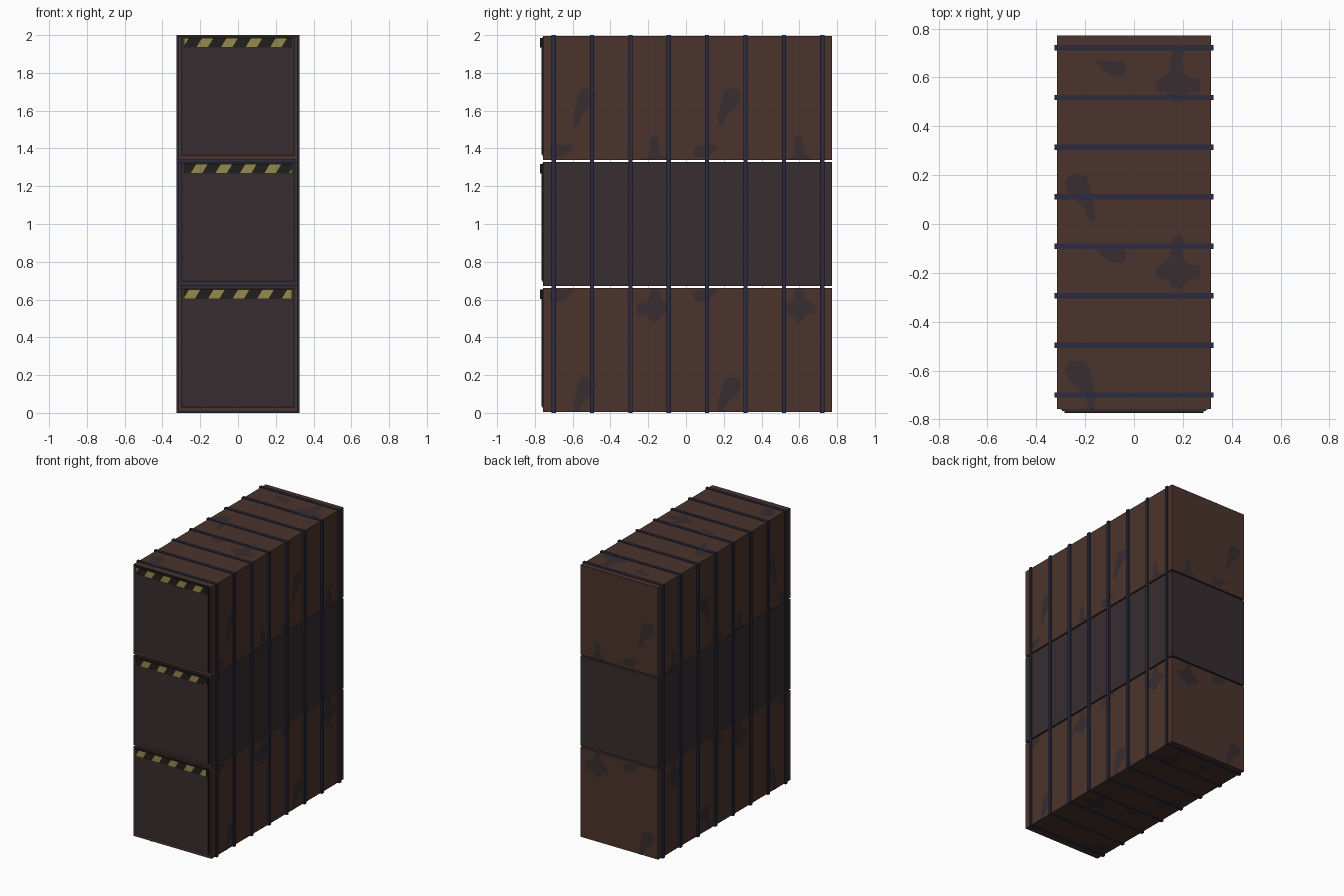
import bpy, bmesh
from mathutils import Vector

if "Cube" in bpy.data.objects:
    bpy.data.objects.remove(bpy.data.objects["Cube"])

def material(name, rgb):
    m = bpy.data.materials.new(name)
    m.diffuse_color = (*rgb, 1)
    m.use_nodes = True
    m.node_tree.nodes["Principled BSDF"].inputs["Base Color"].default_value = m.diffuse_color
    return m

RUST = material("rust_brown", (0.070, 0.034, 0.025))
DARK = material("dark_grey", (0.038, 0.026, 0.029))
RIB = material("rib_blue", (0.024, 0.024, 0.050))
YELLOW = material("hazard_yellow", (0.30, 0.255, 0.075))
BLACK = material("hazard_black", (0.016, 0.013, 0.013))

def finish(bm, name, mat):
    me = bpy.data.meshes.new(name)
    bm.to_mesh(me)
    bm.free()
    me.materials.append(mat)
    ob = bpy.data.objects.new(name, me)
    bpy.context.collection.objects.link(ob)
    return ob

def add_box(bm, lo, hi):
    geo = bmesh.ops.create_cube(bm, size=1)
    for v in geo["verts"]:
        v.co = Vector([(l + h) / 2 + c * (h - l) for l, h, c in zip(lo, hi, v.co)])

def box(name, lo, hi, mat):
    bm = bmesh.new()
    add_box(bm, lo, hi)
    return finish(bm, name, mat)

def clip(poly, rect):
    """Clip a 2D polygon to (a0, a1, b0, b1)."""
    a0, a1, b0, b1 = rect
    for ax, s, lim in ((0, 1, a0), (0, -1, -a1), (1, 1, b0), (1, -1, -b1)):
        out = []
        for p, q in zip(poly, poly[1:] + poly[:1]):
            dp, dq = s * p[ax] - lim, s * q[ax] - lim
            if dp >= 0:
                out.append(p)
            if dp * dq < 0:
                t = dp / (dp - dq)
                out.append((p[0] + t * (q[0] - p[0]), p[1] + t * (q[1] - p[1])))
        poly = out
        if len(poly) < 3:
            return []
    return poly

def add_face(bm, pts, normal):
    f = bm.faces.new([bm.verts.new(p) for p in pts])
    f.normal_update()
    if f.normal.dot(Vector(normal)) < 0:
        f.normal_flip()

def rounded(pts):
    """One corner-cutting pass for softer outlines."""
    out = []
    for p, q in zip(pts, pts[1:] + pts[:1]):
        for t in (0.25, 0.75):
            out.append((p[0] + t * (q[0] - p[0]), p[1] + t * (q[1] - p[1])))
    return out

# Main dimensions
UNIT = 2 / 3
W, Y0, Y1, GAP = 0.315, -0.757, 0.772, 0.005
RIBS = [-0.70 + 0.203 * i for i in range(8)]

# Blotch outlines in one repeating tile
TILE = 0.765
BLOTCHES = [rounded(b) for b in (
    [(-0.285, 0.18), (-0.25, 0.208), (-0.19, 0.20), (-0.178, 0.14), (-0.16, 0.07),
     (-0.16, 0.005), (-0.185, 0.01), (-0.205, 0.07), (-0.275, 0.13)],
    [(0.15, -0.08), (0.17, -0.04), (0.205, -0.055), (0.197, -0.13), (0.22, -0.165),
     (0.275, -0.17), (0.27, -0.225), (0.22, -0.225), (0.19, -0.27), (0.155, -0.265),
     (0.14, -0.225), (0.095, -0.22), (0.08, -0.195), (0.115, -0.16), (0.15, -0.14)],
    [(-0.165, -0.09), (-0.11, -0.095), (-0.035, -0.10), (-0.03, -0.155), (-0.08, -0.16),
     (-0.13, -0.135)])]

def blotches(name, to_plane, rect, to_world, normal):
    bm = bmesh.new()
    for blob in BLOTCHES:
        for i in range(-2, 3):
            for j in range(-2, 4):
                poly = [to_plane(u + i * TILE, v + j * TILE) for u, v in blob]
                poly = clip(poly, rect)
                if poly:
                    add_face(bm, [to_world(a, b) for a, b in poly], normal)
    finish(bm, name, DARK)

E = 0.0015  # blotch paint offset
STRIPE_START = (-0.29, -0.25, -0.22)

for k, level in enumerate(("lower", "middle", "upper")):
    z = k * UNIT
    zb, zt = z + GAP, z + UNIT - GAP
    # Crate body
    box(level + "_crate_body", (-W, Y0, zb), (W, Y1, zt), DARK if k == 1 else RUST)
    # Bands wrapping the crate
    bm = bmesh.new()
    for y in RIBS:
        add_box(bm, (-0.325, y - 0.011, z), (0.325, y + 0.011, z + UNIT))
    finish(bm, level + "_bands", RIB)
    # Front door with a thin dark seam behind it
    box(level + "_door_seam", (-0.303, Y0 - 0.003, z + 0.027), (0.303, Y0, z + 0.657), BLACK)
    box(level + "_door", (-0.295, Y0 - 0.009, z + 0.035), (0.295, Y0, z + 0.652), DARK)
    # Hazard strip
    s0, s1 = z + 0.602, z + 0.652
    box(level + "_hazard_plate", (-0.285, -0.773, s0), (0.285, Y0 - 0.009, s1), BLACK)
    bm = bmesh.new()
    for i in range(-1, 6):
        x = STRIPE_START[k] + 0.13 * i
        poly = clip([(x, s0), (x + 0.06, s0), (x + 0.09, s1), (x + 0.03, s1)],
                    (-0.284, 0.284, s0, s1))
        if poly:
            add_face(bm, [(a, -0.7745, b) for a, b in poly], (0, -1, 0))
    finish(bm, level + "_hazard_stripes", YELLOW)
    # Blotches on the rusty crates
    if k != 1:
        for side, s in (("right", 1), ("left", -1)):
            blotches(f"{level}_{side}_blotches", lambda u, v: (0.01 - u, v - 0.018),
                     (Y0, Y1, zb, zt), lambda a, b: (s * (W + E), a, b), (s, 0, 0))
        blotches(level + "_back_blotches", lambda u, v: (u, v - 0.018),
                 (-W, W, zb, zt), lambda a, b: (a, Y1 + E, b), (0, 1, 0))

# Blotches on the very top and underside
blotches("top_blotches", lambda u, v: (u, v), (-W, W, Y0, Y1),
         lambda a, b: (a, b, 2 - GAP + E), (0, 0, 1))
blotches("bottom_blotches", lambda u, v: (u, v), (-W, W, Y0, Y1),
         lambda a, b: (a, b, GAP - E), (0, 0, -1))
